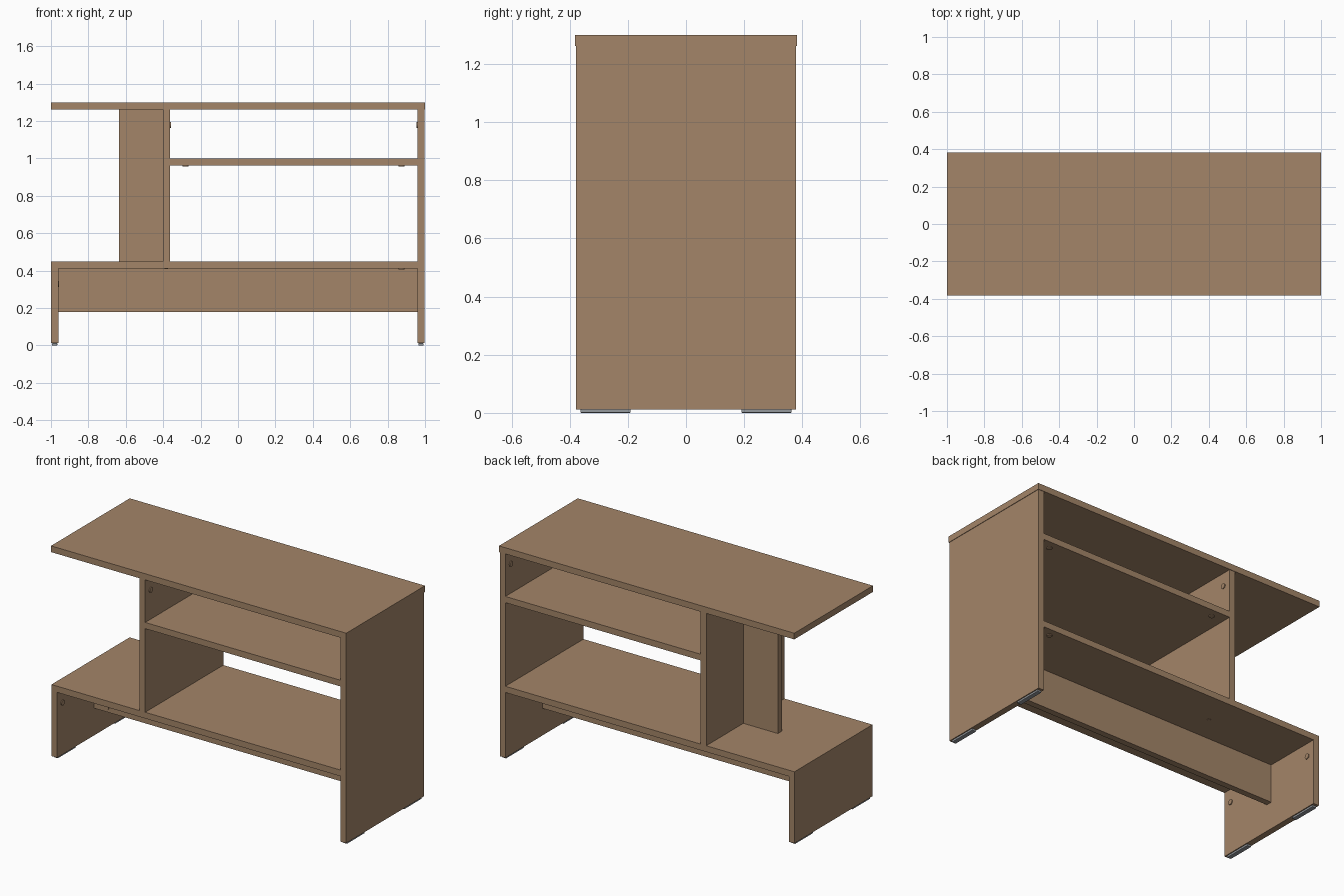
import bpy, math
from mathutils import Vector

if "Cube" in bpy.data.objects:
    bpy.data.objects.remove(bpy.data.objects["Cube"])


def material(name, rgb):
    m = bpy.data.materials.new(name)
    m.diffuse_color = (*rgb, 1)
    m.use_nodes = True
    m.node_tree.nodes["Principled BSDF"].inputs["Base Color"].default_value = m.diffuse_color
    return m


wood = material("brown_wood", (0.37, 0.235, 0.14))
grey = material("grey_plastic", (0.30, 0.32, 0.34))


def box(name, x, y, z, mat=wood, bevel=0.0):
    """Box from (min, max) ranges on each axis."""
    bpy.ops.mesh.primitive_cube_add(size=1)
    o = bpy.context.object
    o.name = name
    mid = Vector([(a + b) / 2 for a, b in (x, y, z)])
    size = [b - a for a, b in (x, y, z)]
    for v in o.data.vertices:
        v.co = Vector([c * s for c, s in zip(v.co, size)])
    o.location = mid
    o.data.materials.append(mat)
    if bevel:
        mod = o.modifiers.new("soft_edge", 'BEVEL')
        mod.width = bevel
        mod.segments = 2
    return o


def cap(name, pos, normal, r=0.016, h=0.005):
    """Small fastener disc lying on a board, facing along normal."""
    n = Vector(normal)
    bpy.ops.mesh.primitive_cylinder_add(vertices=20, radius=r, depth=h * 2, location=pos,
                                        rotation=n.to_track_quat('Z', 'Y').to_euler())
    o = bpy.context.object
    o.name = name
    o.data.materials.append(wood)
    bpy.ops.object.shade_smooth_by_angle(angle=math.radians(40))


D = 0.378                      # half depth of the boards
depth = (-D, D)
mid_board = (-0.019, 0.019)    # thickness of the centred upright boards

# Boards
box("top_board", (-1, 1), (-0.381, 0.381), (1.262, 1.3))
box("right_side_panel", (0.959, 0.997), depth, (0.012, 1.262))
box("left_side_panel", (-0.999, -0.961), depth, (0.012, 0.412))
box("lower_shelf", (-0.999, 0.959), depth, (0.412, 0.45))
box("divider", (-0.402, -0.364), depth, (0.45, 1.262))
box("upper_shelf", (-0.364, 0.959), depth, (0.962, 1.0))
box("short_upright", (-0.636, -0.402), mid_board, (0.45, 1.262))
box("stretcher", (-0.961, 0.959), mid_board, (0.178, 0.412))

# Feet under both side panels
for side, x in (("left", -0.98), ("right", 0.978)):
    for end, s in (("front", -1), ("back", 1)):
        y = sorted((s * 0.19, s * 0.363))
        box(f"{side}_{end}_foot", (x - 0.014, x + 0.014), y, (0, 0.0125), grey, 0.003)

# Fastener caps
for s in (-1, 1):
    y = s * 0.325
    cap("left_panel_cap", (-0.961, y, 0.33), (1, 0, 0))
    cap("divider_cap", (-0.364, y, 1.18), (1, 0, 0))
    cap("right_panel_cap", (0.959, y, 1.18), (-1, 0, 0))
    for x in (-0.28, 0.875):
        cap("upper_shelf_cap", (x, y, 0.962), (0, 0, -1))
    cap("lower_shelf_cap", (0.875, y, 0.412), (0, 0, -1))
    cap("divider_screw", (-0.383, s * 0.18, 0.412), (0, 0, -1), 0.01, 0.003)
    cap("stretcher_cap", (s * 0.875, -0.019, 0.21), (0, -1, 0))
